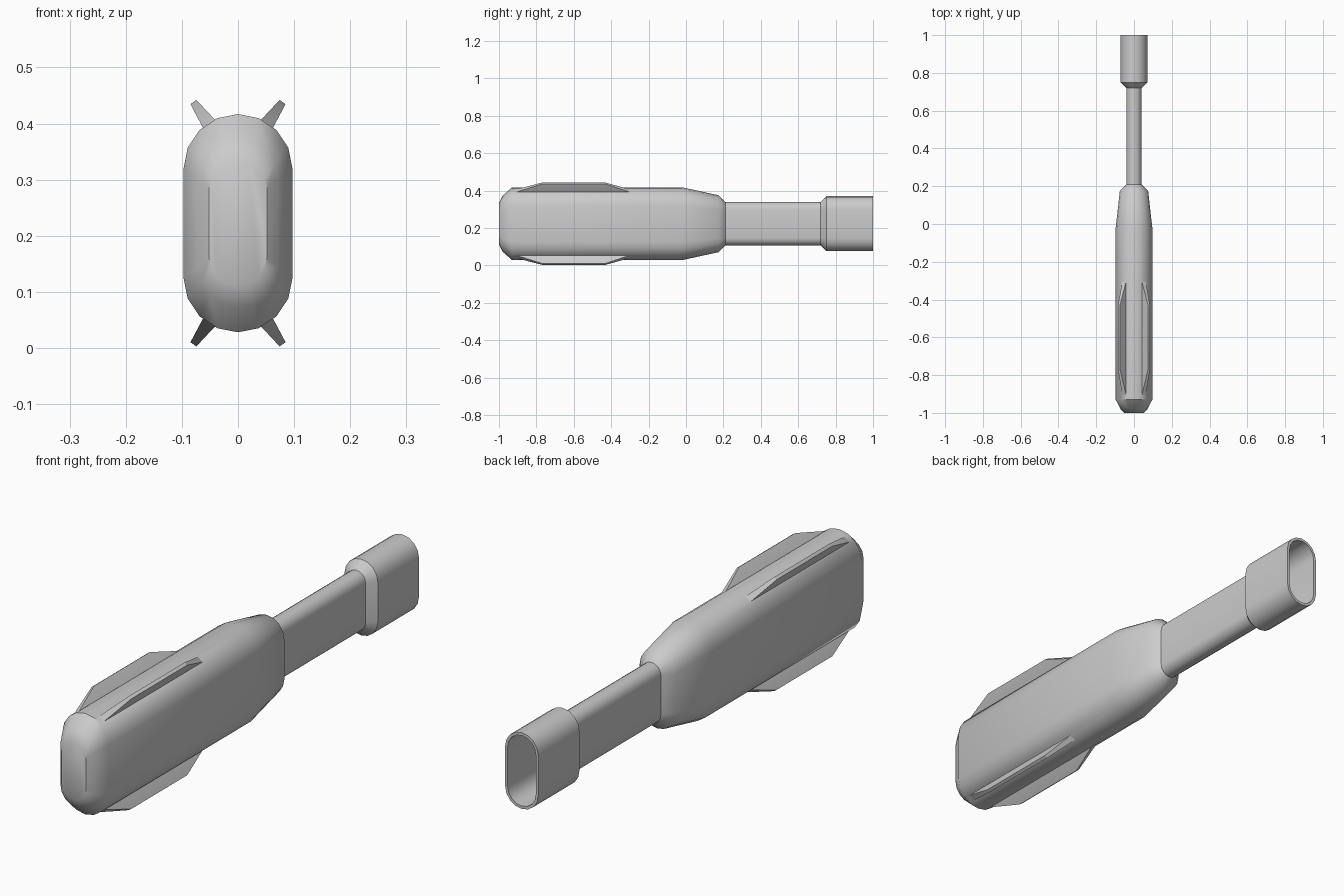
import bpy, bmesh, math

if "Cube" in bpy.data.objects:
    bpy.data.objects.remove(bpy.data.objects["Cube"])

ZC = 0.2225   # height of the long axis


def finish(bm, name, angle=38):
    bmesh.ops.recalc_face_normals(bm, faces=bm.faces)
    mesh = bpy.data.meshes.new(name)
    bm.to_mesh(mesh)
    bm.free()
    ob = bpy.data.objects.new(name, mesh)
    bpy.context.collection.objects.link(ob)
    bpy.ops.object.select_all(action='DESELECT')
    bpy.context.view_layer.objects.active = ob
    ob.select_set(True)
    bpy.ops.object.shade_smooth_by_angle(angle=math.radians(angle))
    return ob


def stadium(bm, y, rx, hh, n=8):
    """Upright rounded slot section: half width rx, half height hh."""
    ring = []
    for sign, start in ((1, 0), (-1, math.pi)):
        for i in range(n + 1):
            a = start + math.pi * i / n
            ring.append(bm.verts.new((rx * math.cos(a), y,
                                      ZC + sign * (hh - rx) + rx * math.sin(a))))
    return ring


def loft(name, sections):
    bm = bmesh.new()
    rings = [stadium(bm, *s) for s in sections]
    for a, b in zip(rings, rings[1:]):
        for i in range(len(a)):
            j = (i + 1) % len(a)
            bm.faces.new((a[i], a[j], b[j], b[i]))
    bm.faces.new(rings[0])
    bm.faces.new(rings[-1])
    return finish(bm, name)


# Casing, slim shaft and hollow tail socket as one continuous loft (y, half width, half height)
loft("casing_and_shaft", [
    (-1.0, 0.052, 0.112), (-0.98, 0.071, 0.150), (-0.93, 0.097, 0.1945),
    (-0.02, 0.097, 0.1945), (0.175, 0.075, 0.152), (0.21, 0.04, 0.116),
    (0.72, 0.04, 0.116), (0.75, 0.071, 0.147), (1.0, 0.071, 0.147),
    (1.0, 0.060, 0.136), (0.76, 0.060, 0.136)])

# Fin outline: (y, distance out from the root, half thickness)
FIN = [(-0.91, -0.02, 0.014), (-0.91, 0.0, 0.013), (-0.77, 0.049, 0.0065),
       (-0.43, 0.049, 0.0065), (-0.30, 0.0, 0.013), (-0.30, -0.02, 0.014)]


def fin(name, sx, sz):
    root, d = (0.051, 0.176), (0.581, 0.814)
    bm = bmesh.new()
    sides = []
    for t in (-1, 1):
        sides.append([bm.verts.new((sx * (root[0] + d[0] * r + t * d[1] * h), y,
                                    ZC + sz * (root[1] + d[1] * r - t * d[0] * h)))
                      for y, r, h in FIN])
    a, b = sides
    for i, j in ((0, 1), (1, 2), (2, 3), (3, 4), (4, 5), (5, 0)):
        bm.faces.new((a[i], a[j], b[j], b[i]))
    # each flank: root strip plus tapering blade
    for s in sides:
        bm.faces.new((s[0], s[1], s[4], s[5]))
        bm.faces.new((s[1], s[2], s[3], s[4]))
    return finish(bm, name, 20)


# Four diagonal fins
for sx, side in ((-1, "left"), (1, "right")):
    for sz, level in ((-1, "lower"), (1, "upper")):
        fin(f"fin_{level}_{side}", sx, sz)
